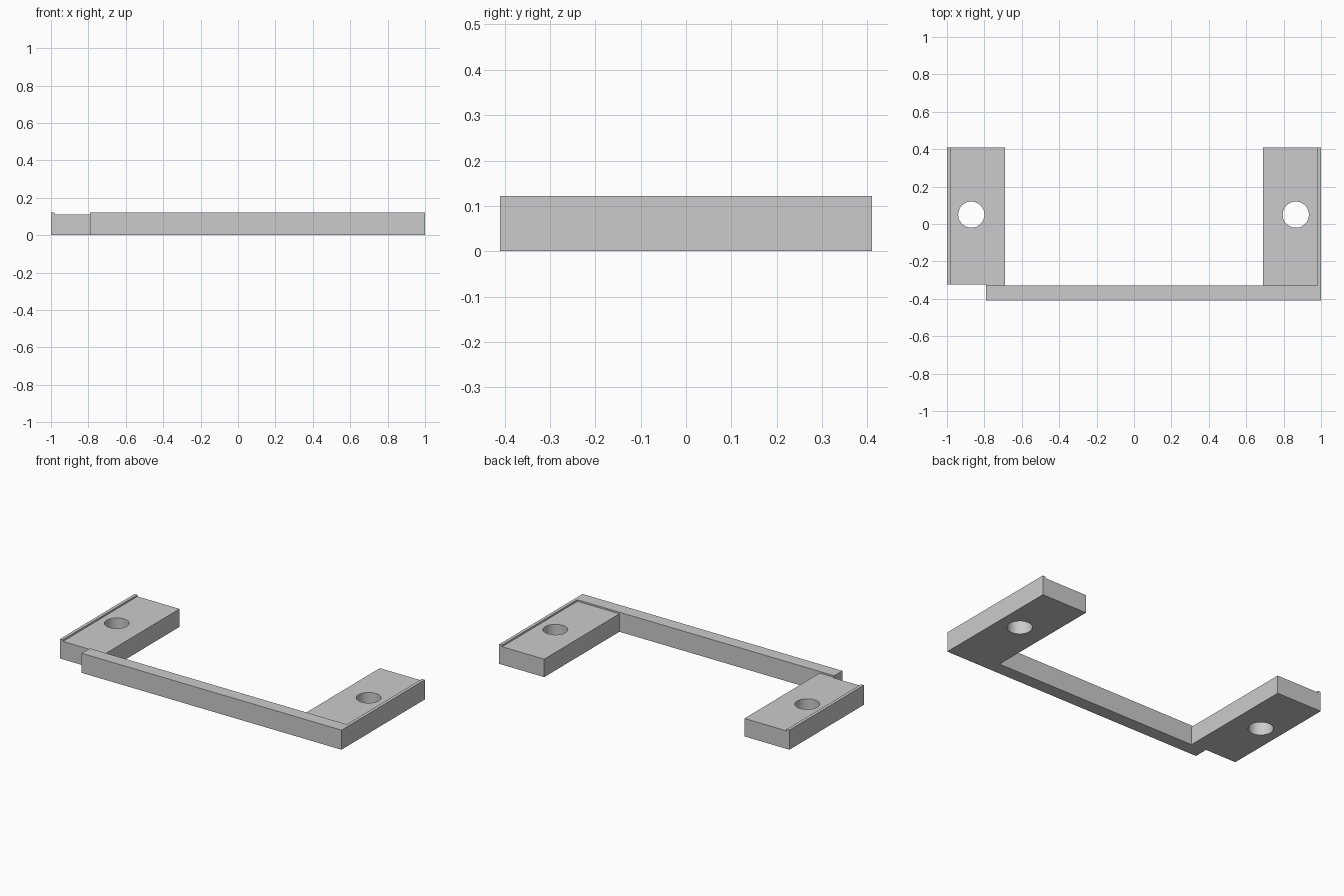
import bpy
import math

cube = bpy.data.objects.get("Cube")
if cube:
    bpy.data.objects.remove(cube, do_unlink=True)

GREY = (0.6, 0.6, 0.6, 1.0)
grey = bpy.data.materials.new("plain grey")
grey.use_nodes = True
grey.diffuse_color = GREY
grey.node_tree.nodes["Principled BSDF"].inputs["Base Color"].default_value = GREY

FULL = 0.122     # height of bar and outer lips
PAD = 0.112      # height of the mounting pads
BACK = 0.41
LIP = 0.98       # inner face of the outer lips
BAR_BACK = -0.33


def prism(name, outline, height, hole=None):
    """Extrude a flat outline up from the ground, with an optional round hole."""
    loops = [outline]
    if hole:
        cx, cy, r = hole
        n = 48
        loops.append([(cx + r * math.cos(math.tau * i / n),
                       cy + r * math.sin(math.tau * i / n)) for i in range(n)])
    curve = bpy.data.curves.new(name, "CURVE")
    curve.dimensions = "2D"
    curve.fill_mode = "BOTH"
    curve.extrude = height / 2
    for loop in loops:
        spline = curve.splines.new("POLY")
        spline.points.add(len(loop) - 1)
        for point, (x, y) in zip(spline.points, loop):
            point.co = (x, y, 0, 1)
        spline.use_cyclic_u = True
    curve.materials.append(grey)
    obj = bpy.data.objects.new(name, curve)
    bpy.context.collection.objects.link(obj)
    obj.location.z = height / 2
    bpy.ops.object.select_all(action="DESELECT")
    obj.select_set(True)
    bpy.context.view_layer.objects.active = obj
    bpy.ops.object.convert(target="MESH")
    bpy.ops.object.shade_smooth_by_angle(angle=math.radians(30))
    return obj


def rect(x0, x1, y0, y1):
    return [(x0, y0), (x1, y0), (x1, y1), (x0, y1)]


# Long front bar
prism("front_bar", rect(-0.79, 1, -BACK, BAR_BACK), FULL)

# Left pad and its raised outer lip
prism("left_pad", rect(0.69, LIP, BAR_BACK, BACK), PAD, (0.865, 0.05, 0.07))
prism("left_lip", rect(LIP, 1, BAR_BACK, BACK), FULL)

# Right pad, stepped where it meets the end of the bar, and its lip
step = -0.323
prism("right_pad", [(-LIP, step), (-0.79, step), (-0.79, BAR_BACK),
                    (-0.69, BAR_BACK), (-0.69, BACK), (-LIP, BACK)],
      PAD, (-0.87, 0.05, 0.07))
prism("right_lip", rect(-1, -LIP, step, BACK), FULL)
